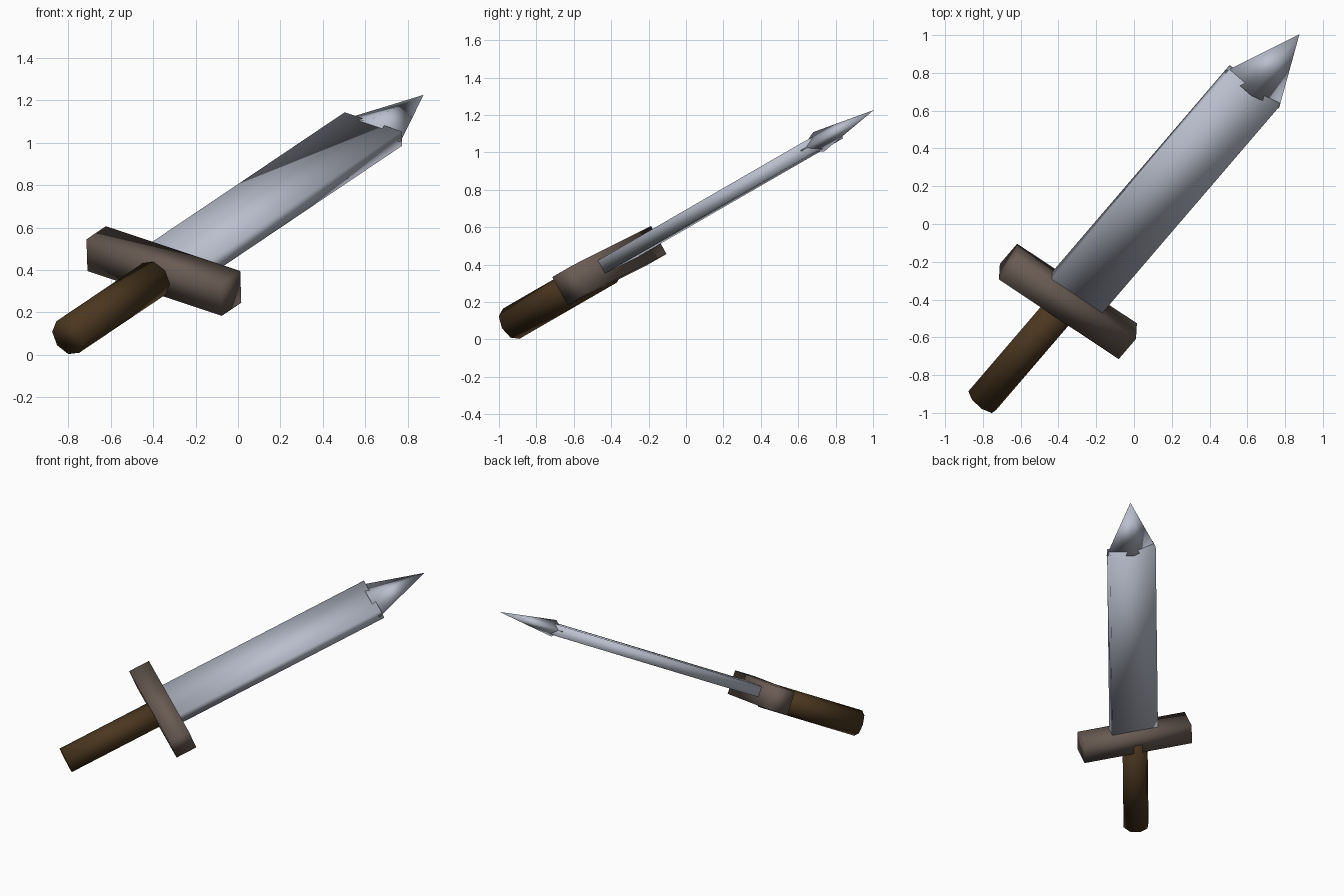
import bpy, bmesh, math
from mathutils import Matrix, Vector

if "Cube" in bpy.data.objects:
    bpy.data.objects.remove(bpy.data.objects["Cube"])

# Sword frame: local x = blade width, local y = long axis, local z = thickness
FRAME = (Matrix.Rotation(math.radians(30), 4, 'X')
         @ Matrix.Rotation(math.radians(-36.6), 4, 'Z')
         @ Matrix.Rotation(math.radians(-2), 4, 'Y'))
BASE = (Matrix.Rotation(math.radians(30), 4, 'X')
        @ Matrix.Rotation(math.radians(-36.6), 4, 'Z'))


def material(name, rgb):
    m = bpy.data.materials.new(name)
    m.diffuse_color = (*rgb, 1)
    m.use_nodes = True
    m.node_tree.nodes["Principled BSDF"].inputs["Base Color"].default_value = m.diffuse_color
    return m


steel = material("steel", (0.49, 0.52, 0.61))
guard_brown = material("guard_brown", (0.14, 0.105, 0.085))
grip_brown = material("grip_brown", (0.07, 0.038, 0.014))


def finish(name, bm, centre, mat):
    """Place a part at its local centre, turn it into the sword frame."""
    me = bpy.data.meshes.new(name)
    bmesh.ops.recalc_face_normals(bm, faces=bm.faces)
    for f in bm.faces:
        f.smooth = True
    bm.to_mesh(me)
    bm.free()
    me.materials.append(mat)
    ob = bpy.data.objects.new(name, me)
    ob.matrix_world = Matrix.Translation(BASE @ Vector(centre)) @ FRAME
    bpy.context.collection.objects.link(ob)


def box(name, centre, size, mat):
    bm = bmesh.new()
    bmesh.ops.create_cube(bm, size=1, matrix=Matrix.Diagonal((*size, 1)))
    finish(name, bm, centre, mat)


def cone(name, centre, sides, r1, r2, length, flat, mat):
    """Cone or cylinder along local y, squashed in thickness by flat."""
    bm = bmesh.new()
    bmesh.ops.create_cone(
        bm, cap_ends=True, segments=sides, radius1=r1, radius2=r2, depth=length,
        matrix=Matrix.Diagonal((1, 1, flat, 1)) @ Matrix.Rotation(-math.pi / 2, 4, 'X'))
    bmesh.ops.remove_doubles(bm, verts=bm.verts, dist=1e-4)
    finish(name, bm, centre, mat)


# Flat blade
box("blade", (-0.183, 0.53, 0.556), (0.335, 1.575, 0.078), steel)
# Four-sided flattened point, overlapping the blade end
cone("blade_tip", (-0.181, 1.5, 0.56), 4, 0.181, 0.0, 0.425, 0.33, steel)
# Cross guard
box("guard", (-0.187, -0.335, 0.547), (0.79, 0.154, 0.171), guard_brown)
# Eight-sided grip, running into the guard
cone("grip", (-0.187, -0.72, 0.54), 8, 0.092, 0.092, 0.75, 1.0, grip_brown)
